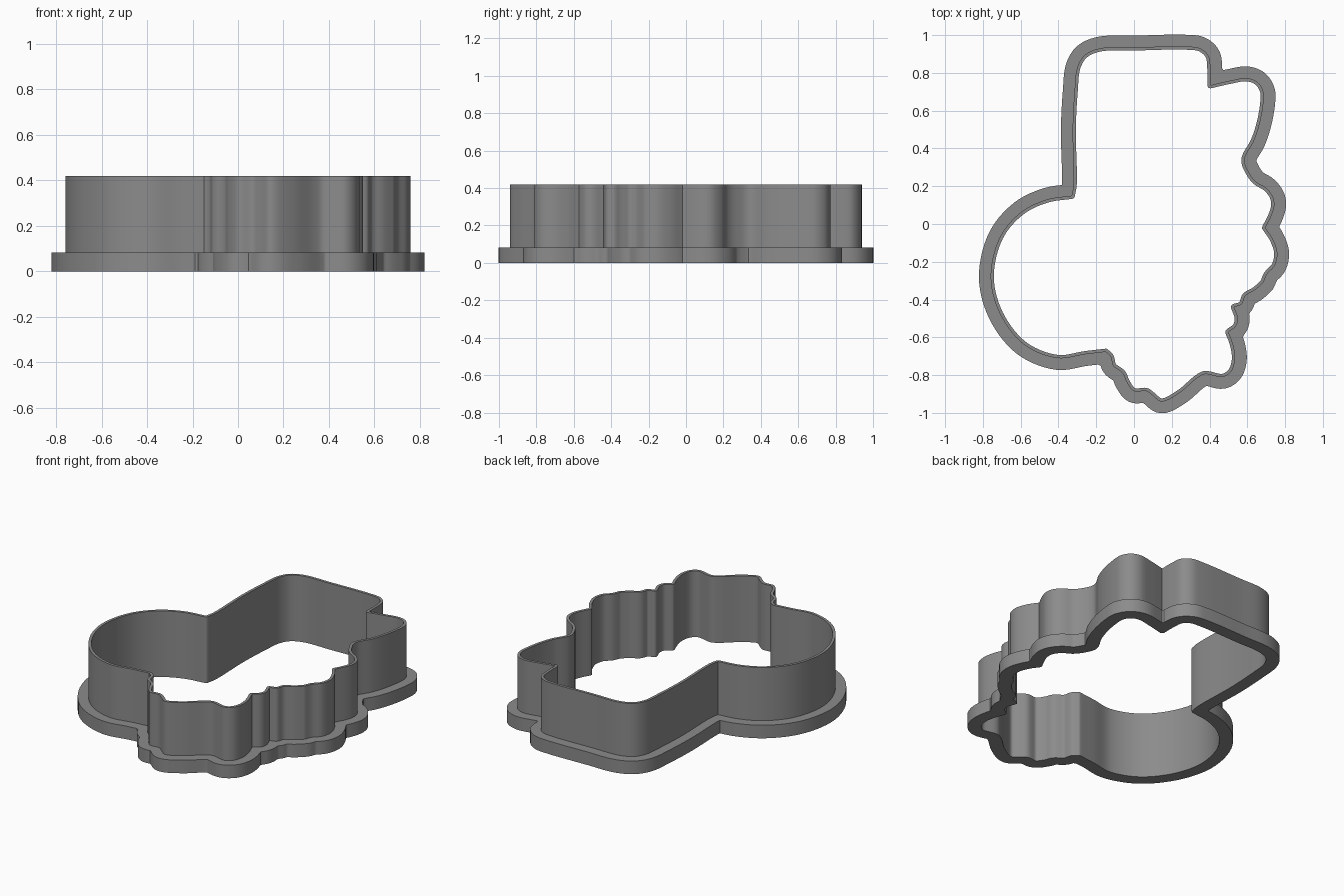
import bpy, bmesh
from mathutils import Vector as V

if "Cube" in bpy.data.objects:
    bpy.data.objects.remove(bpy.data.objects["Cube"])

FLANGE_TOP, WALL_TOP = 0.083, 0.42
WALL, FLANGE = 0.017, 0.062   # wall thickness, flange overhang

# Outline of the wall, clockwise, as smooth runs that meet at sharp corners
block_run = [(-.33, .15), (-.32, .21), (-.325, .50), (-.315, .70), (-.30, .83), (-.26, .895),
             (-.18, .93), (0, .935), (.27, .94), (.35, .93), (.395, .89), (.405, .82), (.405, .735)]
shoulder_run = [(.50, .757), (.60, .772), (.655, .75), (.685, .70), (.685, .64), (.665, .53),
                (.635, .44), (.585, .34), (.61, .27), (.645, .225), (.70, .19), (.735, .145),
                (.743, .10), (.73, .05), (.695, -.02)]
bulge_run = [(.735, -.08), (.759, -.155), (.745, -.22), (.705, -.265), (.685, -.31)]
step_run = [(.64, -.35), (.59, -.38), (.57, -.425), (.53, -.44)]
notch_run = [(.55, -.50), (.54, -.54), (.50, -.572)]
foot_run = [(.525, -.64), (.535, -.715), (.515, -.78), (.47, -.81), (.375, -.795), (.335, -.815),
            (.24, -.895), (.145, -.94), (.095, -.905), (.065, -.885), (0, -.885), (-.04, -.835),
            (-.06, -.79), (-.11, -.75), (-.125, -.70), (-.15, -.677)]
round_run = [(-.26, -.69), (-.405, -.71), (-.58, -.64), (-.71, -.475), (-.759, -.28),
             (-.71, -.07), (-.595, .065), (-.46, .13), (-.33, .15)]


def smooth_run(points, steps=7):
    """Centripetal Catmull-Rom through the points, without the last one."""
    p = [V(q) for q in points]
    p = [p[0] * 2 - p[1]] + p + [p[-1] * 2 - p[-2]]
    out = []
    for a, b, c, d in zip(p, p[1:], p[2:], p[3:]):
        t1 = (b - a).length ** .5
        t2 = t1 + (c - b).length ** .5
        t3 = t2 + (d - c).length ** .5
        for i in range(steps):
            t = t1 + (t2 - t1) * i / steps
            a1 = a.lerp(b, t / t1)
            a2 = b.lerp(c, (t - t1) / (t2 - t1))
            a3 = c.lerp(d, (t - t2) / (t3 - t2))
            b1 = a1.lerp(a2, t / t2)
            b2 = a2.lerp(a3, (t - t1) / (t3 - t1))
            out.append(b1.lerp(b2, (t - t1) / (t2 - t1)))
    return out


def offset(loop, dist):
    """Parallel loop, outward for positive dist, with folded parts dropped."""
    edges = list(zip(loop, loop[1:] + loop[:1]))
    normals = [V((a.y - b.y, b.x - a.x)).normalized() for a, b in edges]

    def clear(q):
        for a, b in edges:
            ab = b - a
            t = min(1, max(0, (q - a).dot(ab) / ab.length_squared))
            if (q - a - ab * t).length < abs(dist) - 2e-4:
                return False
        return True

    out = []
    for i, (a, b) in enumerate(edges):
        n0, n1 = normals[i - 1], normals[i]
        count = 4 if n0.dot(n1) < .9 else 1     # round fans at corners
        for k in range(1, count + 1):
            q = a + n0.lerp(n1, k / (count + 1)).normalized() * dist
            if clear(q) and (not out or (q - out[-1]).length > .002):
                out.append(q)
    return out


def ring(name, loops, z0, z1, mat):
    """Extruded band between two closed loops."""
    cu = bpy.data.curves.new(name, 'CURVE')
    cu.dimensions, cu.fill_mode, cu.extrude = '2D', 'BOTH', (z1 - z0) / 2
    for loop in loops:
        sp = cu.splines.new('POLY')
        sp.points.add(len(loop) - 1)
        for pt, q in zip(sp.points, loop):
            pt.co = (q.x, q.y, 0, 1)
        sp.use_cyclic_u = True
    ob = bpy.data.objects.new(name, cu)
    bpy.context.collection.objects.link(ob)
    ob.location.z = (z0 + z1) / 2
    bpy.ops.object.select_all(action='DESELECT')
    ob.select_set(True)
    bpy.context.view_layer.objects.active = ob
    bpy.ops.object.convert(target='MESH')
    ob = bpy.context.object
    bm = bmesh.new()
    bm.from_mesh(ob.data)
    bmesh.ops.remove_doubles(bm, verts=bm.verts, dist=1e-4)
    bmesh.ops.recalc_face_normals(bm, faces=bm.faces)
    bm.to_mesh(ob.data)
    bm.free()
    ob.data.materials.clear()
    ob.data.materials.append(mat)
    bpy.ops.object.shade_smooth_by_angle()


grey = bpy.data.materials.new("grey")
grey.diffuse_color = (.26, .26, .26, 1)
grey.use_nodes = True
grey.node_tree.nodes["Principled BSDF"].inputs["Base Color"].default_value = grey.diffuse_color

runs = [block_run, shoulder_run, bulge_run, step_run, notch_run, foot_run, round_run]
outline, start = [], []
for run in runs:
    outline += smooth_run(start + run)
    start = run[-1:]

inner = offset(outline, -WALL)
ring("base_flange", [offset(outline, FLANGE), inner], 0, FLANGE_TOP, grey)
ring("cutting_wall", [outline, inner], FLANGE_TOP, WALL_TOP, grey)
